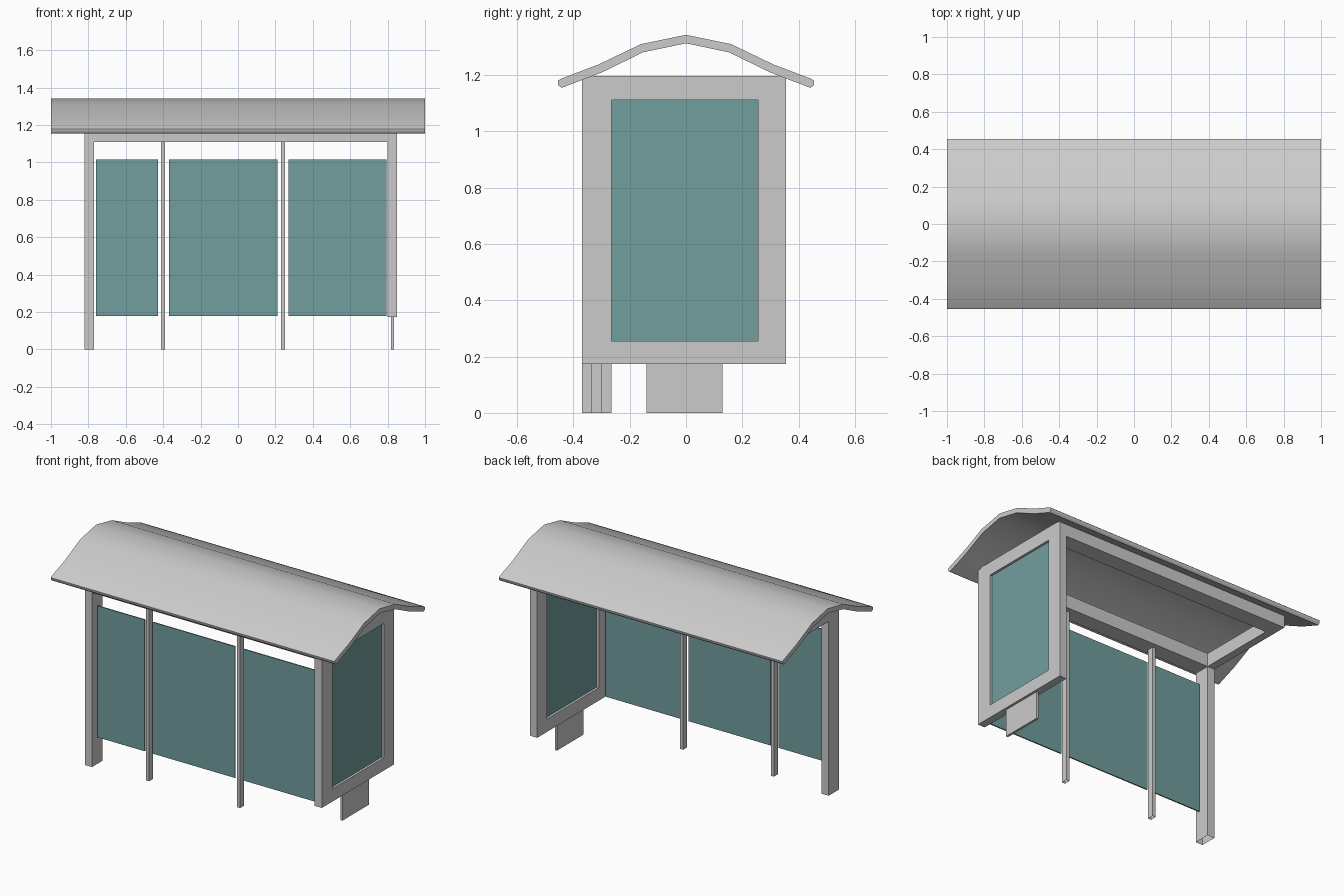
import bpy, bmesh

if "Cube" in bpy.data.objects:
    bpy.data.objects.remove(bpy.data.objects["Cube"])

glass_mat = bpy.data.materials.new("teal_glass")
glass_mat.diffuse_color = (0.17, 0.34, 0.34, 1)
glass_mat.use_nodes = True
glass_mat.node_tree.nodes["Principled BSDF"].inputs["Base Color"].default_value = glass_mat.diffuse_color


def add_mesh(name, bm, mat=None):
    bmesh.ops.recalc_face_normals(bm, faces=bm.faces)
    me = bpy.data.meshes.new(name)
    bm.to_mesh(me)
    bm.free()
    ob = bpy.data.objects.new(name, me)
    bpy.context.collection.objects.link(ob)
    if mat:
        me.materials.append(mat)
    return ob


def box(name, x, y, z, mat=None, open_bottom=False):
    bm = bmesh.new()
    bmesh.ops.create_cube(bm, size=1)
    for v in bm.verts:
        v.co = [r[0] if c < 0 else r[1] for c, r in zip(v.co, (x, y, z))]
    if open_bottom:
        low = [f for f in bm.faces if all(v.co.z < z[0] + 1e-5 for v in f.verts)]
        bmesh.ops.delete(bm, geom=low, context='FACES_ONLY')
    return add_mesh(name, bm, mat)


def ring(name, outer, inner, axis, lo, hi):
    """Rectangular frame; rectangles are (u0, v0, u1, v1), extruded along axis."""
    bm = bmesh.new()

    def loop(r, d):
        pts = [(r[0], r[1]), (r[2], r[1]), (r[2], r[3]), (r[0], r[3])]
        return [bm.verts.new((d, u, v) if axis == 'x' else (u, v, d)) for u, v in pts]

    loops = [loop(outer, lo), loop(outer, hi), loop(inner, hi), loop(inner, lo)]
    for a, b in zip(loops, loops[1:] + loops[:1]):
        for i in range(4):
            j = (i + 1) % 4
            bm.faces.new((a[i], a[j], b[j], b[i]))
    return add_mesh(name, bm)


# Curved roof sheet: half profile with a rounded lip, mirrored and extruded
top = [(0, 1.342), (0.16, 1.309), (0.31, 1.237), (0.447, 1.185)]
lip = [(0.455, 1.178), (0.453, 1.162), (0.441, 1.154)]
under = [(0.30, 1.208), (0.152, 1.28), (0, 1.312)]
half = top + lip + under
profile = half + [(-y, z) for y, z in reversed(half[1:-1])]
bm = bmesh.new()
face = bm.faces.new([bm.verts.new((-1, y, z)) for y, z in profile])
res = bmesh.ops.extrude_face_region(bm, geom=[face])
bmesh.ops.translate(bm, vec=(2, 0, 0),
                    verts=[g for g in res["geom"] if isinstance(g, bmesh.types.BMVert)])
roof = add_mesh("curved_roof", bm)
bpy.context.view_layer.objects.active = roof
roof.select_set(True)
bpy.ops.object.shade_smooth_by_angle(angle=0.87)
roof.select_set(False)

# Horizontal frame below the roof
ring("roof_frame", (-0.82, -0.37, 0.80, 0.355), (-0.77, -0.265, 0.80, 0.25), 'z', 1.11, 1.195)

# Framed side panel with its pane and foot
ring("side_panel_frame", (-0.37, 0.173, 0.355, 1.195), (-0.265, 0.255, 0.255, 1.11), 'x', 0.80, 0.85)
box("side_panel_glass", (0.815, 0.835), (-0.265, 0.255), (0.255, 1.11), glass_mat)
box("side_panel_foot", (0.819, 0.834), (-0.14, 0.13), (0, 0.173))

# Corner post and slim posts
box("corner_post", (-0.82, -0.77), (-0.37, -0.265), (0, 1.11), open_bottom=True)
for i, x in enumerate((-0.40, 0.24)):
    box(f"slim_post_{i + 1}", (x - 0.011, x + 0.011), (-0.338, -0.298), (0, 1.11), open_bottom=True)

# Long-side glass panes
for i, xr in enumerate(((-0.76, -0.427), (-0.37, 0.21), (0.27, 0.793))):
    box(f"wall_glass_{i + 1}", xr, (-0.331, -0.323), (0.178, 1.015), glass_mat)
